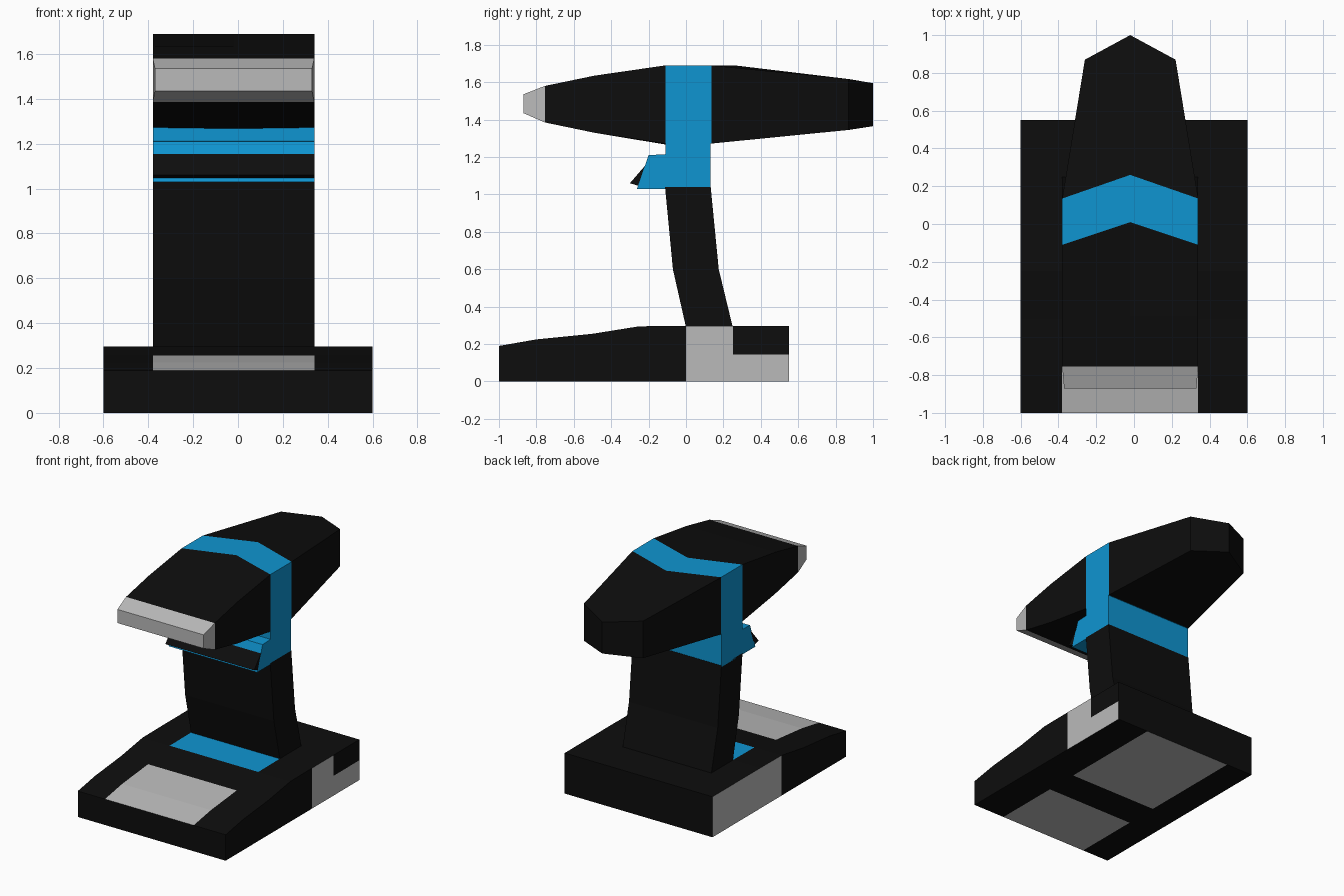
import bpy, bmesh
from mathutils import Vector

if "Cube" in bpy.data.objects:
    bpy.data.objects.remove(bpy.data.objects["Cube"])

CX, HW = -0.02, 0.36          # centre line and half width of the upper body


def material(name, rgb):
    m = bpy.data.materials.new(name)
    m.diffuse_color = (*rgb, 1)
    m.use_nodes = True
    m.node_tree.nodes["Principled BSDF"].inputs["Base Color"].default_value = m.diffuse_color
    return m


MATS = [material("black plastic", (0.004, 0.004, 0.004)),
        material("blue trim", (0.0045, 0.30, 0.64)),
        material("light grey", (0.49, 0.49, 0.49))]
BLACK, BLUE, GREY = 0, 1, 2


def loft(name, rings, rule):
    """Skin equal-length rings, cap the ends, colour faces with rule(centre, normal)."""
    bm = bmesh.new()
    vs = [[bm.verts.new(p) for p in ring] for ring in rings]
    n = len(rings[0])
    for a, b in zip(vs, vs[1:]):
        for i in range(n):
            j = (i + 1) % n
            bm.faces.new((a[i], a[j], b[j], b[i]))
    bm.faces.new(vs[0])
    bm.faces.new(vs[-1])
    bmesh.ops.recalc_face_normals(bm, faces=bm.faces)
    bm.normal_update()
    for f in bm.faces:
        f.material_index = rule(f.calc_center_median(), f.normal)
    me = bpy.data.meshes.new(name)
    bm.to_mesh(me)
    bm.free()
    for m in MATS:
        me.materials.append(m)
    ob = bpy.data.objects.new(name, me)
    bpy.context.collection.objects.link(ob)
    return ob


def prism(name, profile, colour):
    """Side profile (y, z) extruded across the body width."""
    rings = [[(CX + s * HW, y, z) for y, z in profile] for s in (-1, 1)]
    return loft(name, rings, lambda c, n: colour)


# Base: wedge with painted panels
X = (-0.6, CX - HW, CX + HW, 0.6)
rings = []
for y, z in ((-1, 0.19), (-0.8, 0.225), (-0.5, 0.255), (-0.25, 0.295),
             (0, 0.297), (0.25, 0.297), (0.55, 0.297)):
    rings.append([(x, y, 0) for x in X] + [(0.6, y, 0.145)]
                 + [(x, y, z) for x in reversed(X)] + [(-0.6, y, 0.145)])


def base_rule(c, n):
    middle = abs(c.x - CX) < 0.3
    if n.z > 0.7 and middle:
        if c.y < -0.5:
            return GREY
        return BLUE if -0.25 < c.y < 0 else BLACK
    if n.z < -0.7 and middle:
        return BLACK if -0.5 < c.y < -0.25 else GREY
    if n.x < -0.7 and c.y > -0.25:
        return GREY
    if n.x > 0.7 and c.y > 0 and (c.y < 0.25 or c.z < 0.145):
        return GREY
    return BLACK


loft("base", rings, base_rule)

# Handle
prism("handle", [(0, 0.29), (-0.07, 0.6), (-0.112, 1.04),
                 (0.132, 1.04), (0.175, 0.6), (0.25, 0.29)], BLACK)

# Blue collar below the head, with trigger housing
prism("trigger_collar", [(-0.11, 1.29), (-0.11, 1.215), (-0.2, 1.21),
                         (-0.262, 1.03), (0.13, 1.03), (0.13, 1.29)], BLUE)
prism("trigger", [(-0.205, 1.17), (-0.3, 1.06), (-0.25, 1.045)], BLACK)

# Head: stations of (side y, mid top y, mid bottom y,
#                    side top z, mid top z, side bottom z, mid bottom z, half width)
stations = [
    (-0.87, -0.87, -0.87, 1.535, 1.535, 1.435, 1.435, 0.35),
    (-0.755, -0.755, -0.755, 1.58, 1.58, 1.385, 1.385, HW),
    (-0.49, -0.49, -0.49, 1.635, 1.635, 1.33, 1.33, HW),
    (-0.11, 0.01, -0.11, 1.69, 1.69, 1.272, 1.267, HW),
    (0.135, 0.26, 0.135, 1.69, 1.69, 1.272, 1.272, HW),
    (0.87, 1.0, 1.0, 1.617, 1.595, 1.345, 1.365, 0.24),
]
rings = []
for ys, yt, yb, zs, zt, bs, bt, w in stations:
    rings.append([(CX - w, ys, zs), (CX, yt, zt), (CX + w, ys, zs),
                  (CX + w, ys, bs), (CX, yb, bt), (CX - w, ys, bs)])


def head_rule(c, n):
    if c.y < -0.76:
        return GREY
    # blue strap lies between the two middle stations
    return BLUE if -0.06 < c.y < 0.2 else BLACK


head = loft("head", rings, head_rule)

# Pointed rear: replace the cap by two flat panels meeting on the centre line
bm = bmesh.new()
bm.from_mesh(head.data)
cap = max(bm.faces, key=lambda f: f.calc_center_median().y)
mid = [v for v in cap.verts if abs(v.co.x - CX) < 1e-4]
bmesh.ops.connect_verts(bm, verts=mid)
bm.to_mesh(head.data)
bm.free()
